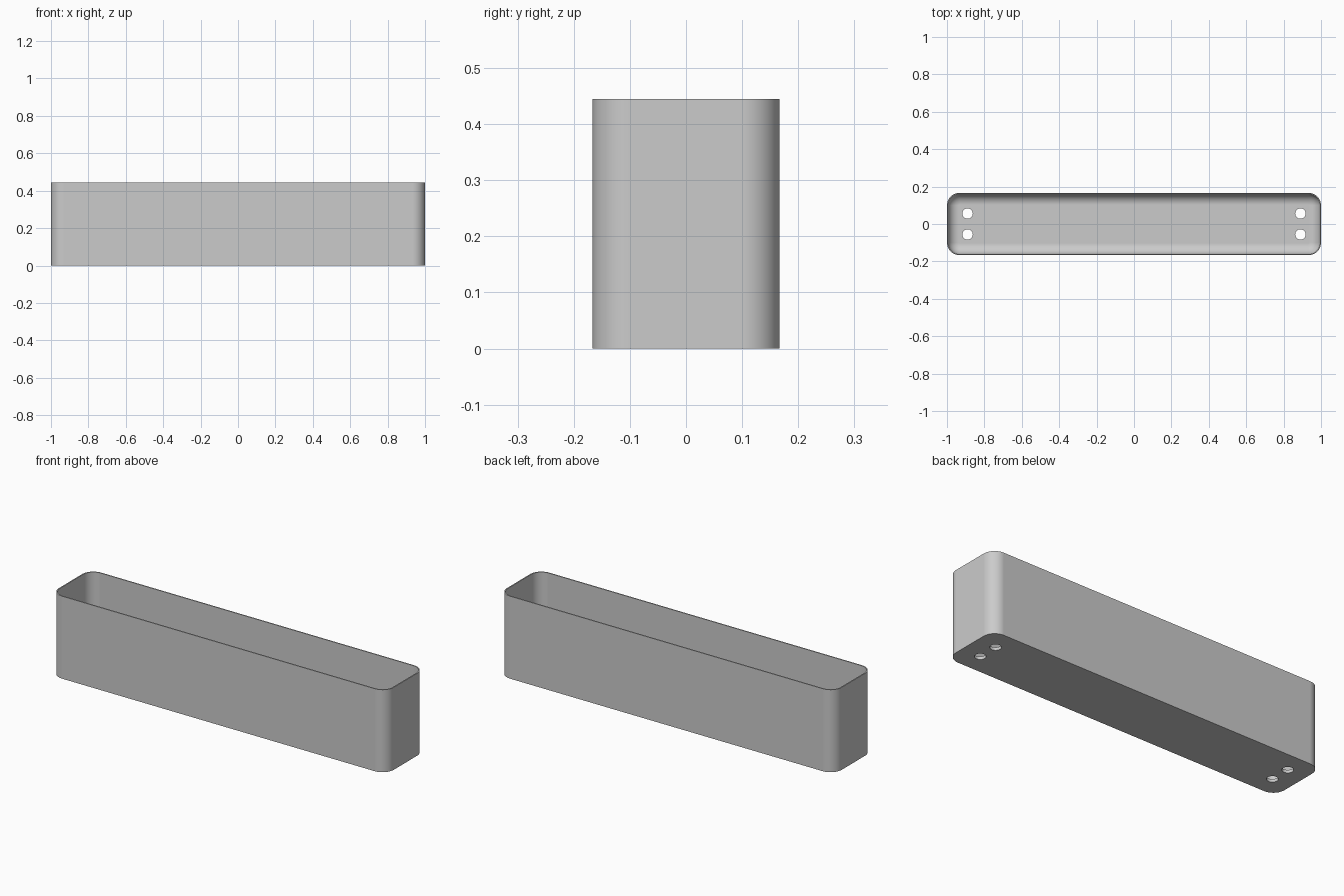
import bpy
import bmesh
from math import sin, cos, pi, radians

default = bpy.data.objects.get("Cube")
if default:
    bpy.data.objects.remove(default, do_unlink=True)

HALF_X, HALF_Y, HEIGHT = 1.0, 0.1667, 0.445
CORNER, WALL, FLOOR, FILLET = 0.067, 0.006, 0.016, 0.058
STEPS = 12

grey = bpy.data.materials.new("light grey")
grey.use_nodes = True
grey.diffuse_color = (0.6, 0.6, 0.6, 1)
grey.node_tree.nodes["Principled BSDF"].inputs["Base Color"].default_value = (0.6, 0.6, 0.6, 1)


def rounded_ring(bm, inset, z):
    """Ring of vertices on a rounded rectangle, inset from the outer outline."""
    radius = CORNER - inset
    ring = []
    for quarter, (sx, sy) in enumerate([(1, 1), (-1, 1), (-1, -1), (1, -1)]):
        for i in range(STEPS + 1):
            a = (quarter + i / STEPS) * pi / 2
            ring.append(bm.verts.new((sx * (HALF_X - CORNER) + radius * cos(a),
                                      sy * (HALF_Y - CORNER) + radius * sin(a), z)))
    return ring


# Trough: outer wall, rim, inner wall and the rounded inside edge of the floor
levels = [(0, 0), (0, HEIGHT), (WALL, HEIGHT)]
for i in range(STEPS + 1):
    a = i / STEPS * pi / 2
    levels.append((WALL + FILLET * (1 - cos(a)), FLOOR + FILLET * (1 - sin(a))))

bm = bmesh.new()
rings = [rounded_ring(bm, inset, z) for inset, z in levels]
for low, high in zip(rings, rings[1:]):
    for i in range(len(low)):
        j = (i + 1) % len(low)
        bm.faces.new((low[i], low[j], high[j], high[i]))
bm.faces.new(reversed(rings[0]))
bm.faces.new(rings[-1])
bmesh.ops.recalc_face_normals(bm, faces=bm.faces)
mesh = bpy.data.meshes.new("planter_trough")
bm.to_mesh(mesh)
bm.free()
mesh.materials.append(grey)
trough = bpy.data.objects.new("planter_trough", mesh)
bpy.context.collection.objects.link(trough)

# Four drain holes through the floor
cut_bm = bmesh.new()
for x in (-0.89, 0.89):
    for y in (-0.056, 0.056):
        made = bmesh.ops.create_cone(cut_bm, cap_ends=True, segments=32,
                                     radius1=0.028, radius2=0.028, depth=0.1)
        bmesh.ops.translate(cut_bm, verts=made["verts"], vec=(x, y, 0))
cut_mesh = bpy.data.meshes.new("drain_hole_cutter")
cut_bm.to_mesh(cut_mesh)
cut_bm.free()
cut_mesh.materials.append(grey)
cutter = bpy.data.objects.new("drain_hole_cutter", cut_mesh)
cutter.hide_render = True
bpy.context.collection.objects.link(cutter)

bpy.ops.object.select_all(action="DESELECT")
trough.select_set(True)
bpy.context.view_layer.objects.active = trough
holes = trough.modifiers.new("drain_holes", "BOOLEAN")
holes.operation = "DIFFERENCE"
holes.solver = "EXACT"
holes.object = cutter
bpy.ops.object.modifier_apply(modifier=holes.name)
bpy.data.objects.remove(cutter, do_unlink=True)

# Smooth corners with flat walls and crisp edges
bpy.ops.object.shade_smooth_by_angle(angle=radians(30))
normals = trough.modifiers.new("flat_walls", "WEIGHTED_NORMAL")
normals.keep_sharp = True
